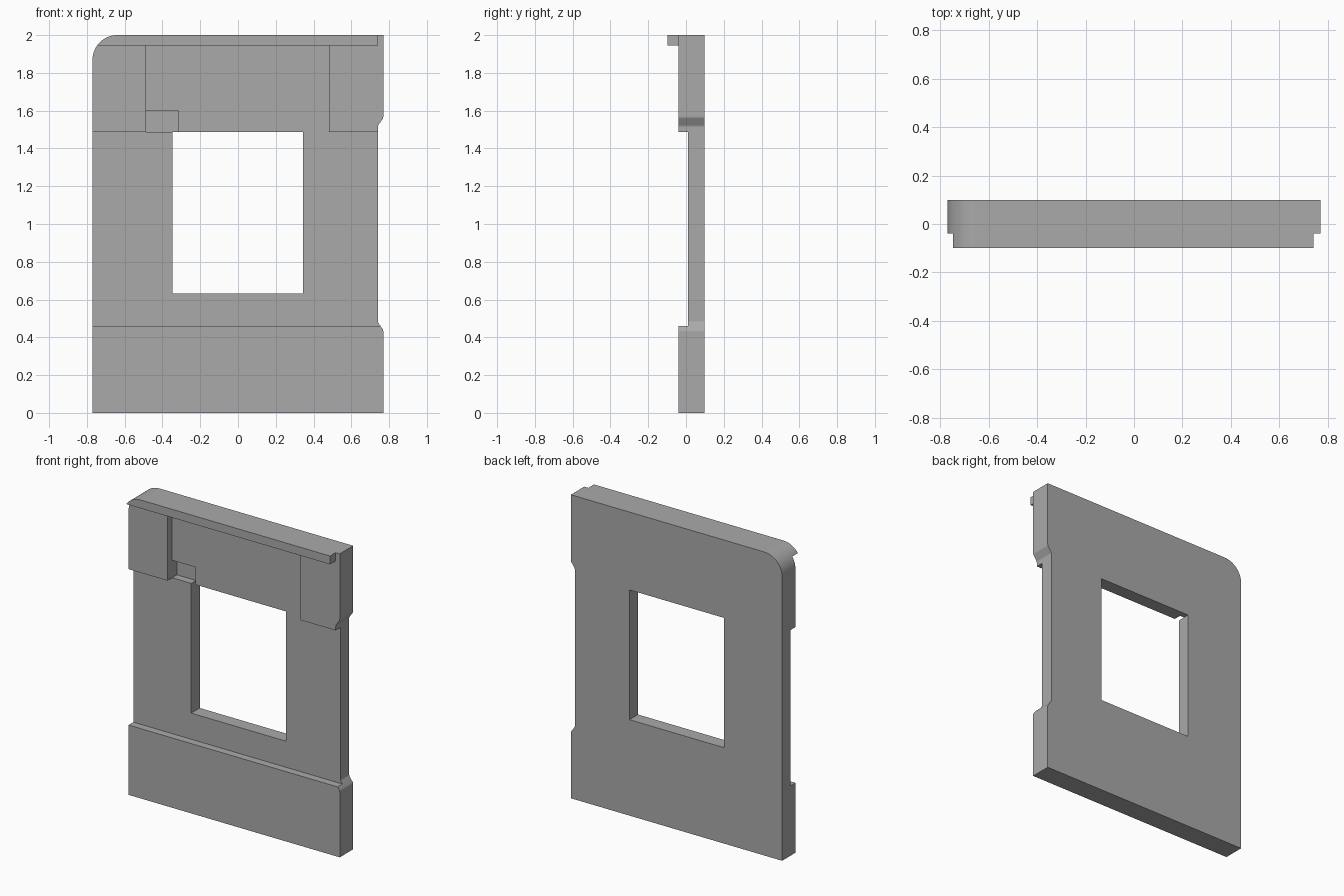
import bpy
import bmesh
from math import sin, cos, pi, radians

cube = bpy.data.objects.get("Cube")
if cube:
    bpy.data.objects.remove(cube, do_unlink=True)

W, D, H = 0.77, 0.099, 2.0     # half width, half depth, height
PAD, FACE = -0.04, 0.01        # front of the raised pads, front of the thin plate
NOTCH = 0.74                   # side after the step inward
LOW, HIGH = 0.46, 1.487        # top of the bottom pad, underside of the top pads

grey = bpy.data.materials.new("Plain grey")
grey.use_nodes = True
colour = (0.4, 0.4, 0.4, 1)
grey.diffuse_color = colour
grey.node_tree.nodes["Principled BSDF"].inputs["Base Color"].default_value = colour


def prism(name, outline, y0, y1):
    """Extrude an (x, z) outline from y0 to y1."""
    bm = bmesh.new()
    face = bm.faces.new([bm.verts.new((x, y0, z)) for x, z in outline])
    moved = bmesh.ops.extrude_face_region(bm, geom=[face])["geom"]
    verts = [v for v in moved if isinstance(v, bmesh.types.BMVert)]
    bmesh.ops.translate(bm, verts=verts, vec=(0, y1 - y0, 0))
    bmesh.ops.recalc_face_normals(bm, faces=bm.faces)
    mesh = bpy.data.meshes.new(name)
    bm.to_mesh(mesh)
    bm.free()
    mesh.materials.append(grey)
    obj = bpy.data.objects.new(name, mesh)
    bpy.context.collection.objects.link(obj)
    return obj


def cut(target, name, x0, x1, z0, z1, y1):
    """Remove a box reaching from the front back to y1."""
    box = prism(name, [(x0, z0), (x1, z0), (x1, z1), (x0, z1)], -0.5, y1)
    box.hide_render = True
    mod = target.modifiers.new(name, "BOOLEAN")
    mod.operation, mod.solver, mod.object = "DIFFERENCE", "EXACT", box
    bpy.ops.object.modifier_apply(modifier=name)
    bpy.data.objects.remove(box, do_unlink=True)


# Outline: stepped-in left side and one rounded top corner
step = [(W, 0.43), (W - 0.003, 0.442), (NOTCH + 0.003, 0.476), (NOTCH, 0.488)]
step_up = [(x, H - z) for x, z in reversed(step)]
R = 0.13
corner = [(-W + R + R * cos(a), H - R + R * sin(a))
          for a in (pi / 2 + pi / 2 * i / 16 for i in range(17))]
outline = [(-W, 0), (W, 0)] + step + step_up + [(W, H)] + corner
panel = prism("wall_panel", outline, -D, D)
bpy.context.view_layer.objects.active = panel
panel.select_set(True)

# Leave the lip along the top edge
cut(panel, "below_lip", -1, 1, -1, 1.945, PAD)
cut(panel, "lip_end", NOTCH, 1, 1.5, 3, PAD)
# Thin plate between the pads, and the bay between the top pads
cut(panel, "front_recess", -1, 1, LOW, HIGH, FACE)
cut(panel, "top_bay", -0.487, 0.483, 1.2, 1.945, FACE)
# Window and the small niche at its upper corner
cut(panel, "window", -0.348, 0.343, 0.632, HIGH, 0.5)
cut(panel, "niche", -0.487, -0.317, HIGH, 1.602, 0.06)

# Soft bends on the curved edges, crisp everywhere else
bpy.ops.object.shade_smooth_by_angle(angle=radians(30))
weighted = panel.modifiers.new("Weighted normals", "WEIGHTED_NORMAL")
weighted.keep_sharp = True
